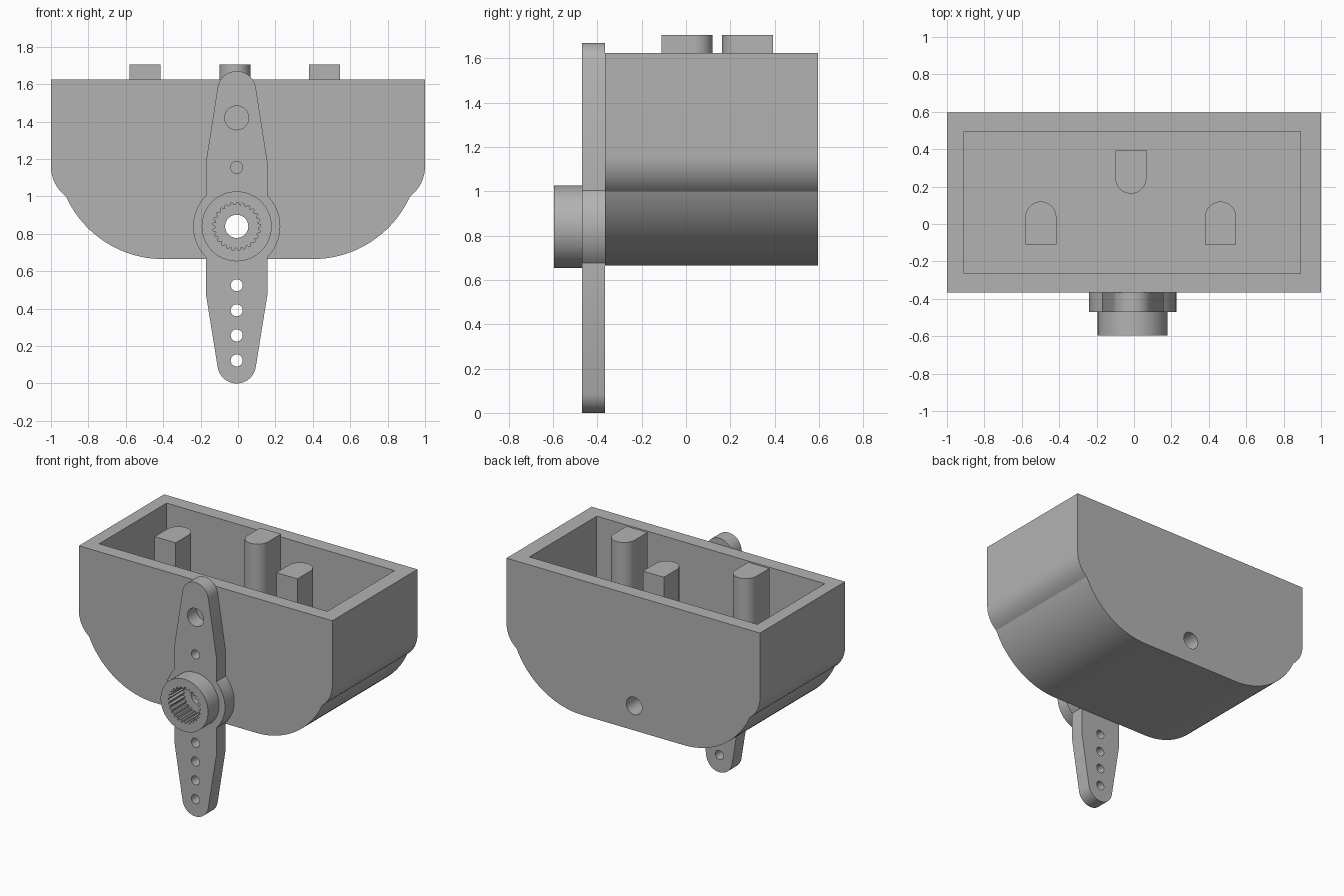
import bpy
import bmesh
from math import sin, cos, pi, atan2

if "Cube" in bpy.data.objects:
    bpy.data.objects.remove(bpy.data.objects["Cube"])

grey = bpy.data.materials.new("plain_grey")
grey.use_nodes = True
grey.diffuse_color = (0.45, 0.45, 0.45, 1)
grey.node_tree.nodes["Principled BSDF"].inputs["Base Color"].default_value = (0.45, 0.45, 0.45, 1)

AXIS_X, AXIS_Z = -0.007, 0.84      # centre of the output shaft
FRONT, BACK = -0.365, 0.595        # body faces
ARM_FRONT, BOSS_FRONT = -0.47, -0.595
RIM, FLOOR, POST_TOP = 1.625, 1.0, 1.705


def arc(cx, cy, r, start, end, steps):
    """Points along a circular arc, angles in radians."""
    angles = [start + (end - start) * i / steps for i in range(steps + 1)]
    return [(cx + r * cos(a), cy + r * sin(a)) for a in angles]


def prism(name, outline, low, high, axis="Y"):
    """Extrude a closed outline along Y (outline in x, z) or Z (outline in x, y)."""
    bm = bmesh.new()
    place = (lambda u, v, d: (u, d, v)) if axis == "Y" else (lambda u, v, d: (u, v, d))
    rings = [[bm.verts.new(place(u, v, d)) for u, v in outline] for d in (low, high)]
    count = len(outline)
    bm.faces.new(rings[0])
    bm.faces.new(rings[1][::-1])
    for i in range(count):
        j = (i + 1) % count
        bm.faces.new((rings[0][j], rings[0][i], rings[1][i], rings[1][j]))
    bmesh.ops.recalc_face_normals(bm, faces=bm.faces)
    mesh = bpy.data.meshes.new(name)
    bm.to_mesh(mesh)
    bm.free()
    mesh.materials.append(grey)
    obj = bpy.data.objects.new(name, mesh)
    bpy.context.collection.objects.link(obj)
    return obj


def rod(name, z, r, low, high, sides=48):
    circle = arc(AXIS_X, z, r, 0, 2 * pi, sides)[:-1]
    return prism(name, circle, low, high)


def combine(target, tool, operation):
    """Apply a boolean and discard the tool."""
    mod = target.modifiers.new(operation.lower(), "BOOLEAN")
    mod.operation, mod.solver, mod.object = operation, "EXACT", tool
    bpy.context.view_layer.objects.active = target
    bpy.ops.object.modifier_apply(modifier=mod.name)
    bpy.data.objects.remove(tool)


def smooth(obj):
    bpy.ops.object.select_all(action="DESELECT")
    obj.select_set(True)
    bpy.context.view_layer.objects.active = obj
    bpy.ops.object.shade_smooth_by_angle(angle=0.4)


# Tub body: upright sides, a small shoulder curve, then a large rounded lower corner
shoulder = arc(0.8, 1.16, 0.2, 0, -0.927, 8)
corner = arc(0.4, 1.236, 0.571, atan2(-0.236, 0.52), -pi / 2, 20)
half = [(1, RIM)] + shoulder + corner[1:]
body = prism("tub_body", half + [(-x, z) for x, z in reversed(half)], FRONT, BACK)

# Rectangular cavity
cavity = [(-0.91, -0.265), (0.89, -0.265), (0.89, 0.495), (-0.91, 0.495)]
combine(body, prism("cavity_cutter", cavity, FLOOR, 2, "Z"), "DIFFERENCE")

# Shaft hole right through the body
combine(body, rod("shaft_cutter", AXIS_Z, 0.062, -1, 1), "DIFFERENCE")
smooth(body)

# Upright posts with one rounded side
for name, x, flat_y, side in (("right_post", -0.498, -0.11, 1),
                              ("left_post", 0.463, -0.11, 1),
                              ("rear_post", -0.017, 0.392, -1)):
    r = 0.083
    cap = arc(x, flat_y + side * 0.147, r, 0, side * pi, 20)
    outline = [(x + r, flat_y)] + cap + [(x - r, flat_y)]
    smooth(prism(name, outline, FLOOR - 0.01, POST_TOP, "Z"))

# Two-ended control arm
tip, wide = 0.103, 0.165
top_tip = arc(AXIS_X, 1.567, tip, 0.15, pi - 0.15, 24)
low_tip = arc(AXIS_X, tip, tip, pi + 0.15, 2 * pi - 0.15, 24)
outline = ([(AXIS_X + wide, 0.48), (AXIS_X + wide, 1.18)] + top_tip
           + [(AXIS_X - wide, 1.18), (AXIS_X - wide, 0.48)] + low_tip)
arm = prism("control_arm", outline, ARM_FRONT, FRONT)

# Hub disc and projecting boss
combine(arm, rod("hub_disc", AXIS_Z, 0.233, ARM_FRONT, FRONT, 64), "UNION")
combine(arm, rod("hub_boss", AXIS_Z, 0.187, BOSS_FRONT, -0.42, 64), "UNION")

# Toothed socket and screw hole in the hub
teeth = 25
spline = []
for i in range(teeth * 4):
    a = 2 * pi * i / (teeth * 4)
    r = 0.128 if i % 4 < 2 else 0.114
    spline.append((AXIS_X + r * cos(a), AXIS_Z + r * sin(a)))
combine(arm, prism("socket_cutter", spline, -0.7, -0.43), "DIFFERENCE")
combine(arm, rod("screw_cutter", AXIS_Z, 0.062, -1, 0), "DIFFERENCE")

# Linkage holes along the arm
holes = [(1.42, 0.064), (1.155, 0.032)] + [(0.123 + 0.134 * i, 0.032) for i in range(4)]
for z, r in holes:
    combine(arm, rod("linkage_cutter", z, r, -1, 0, 32), "DIFFERENCE")
smooth(arm)
